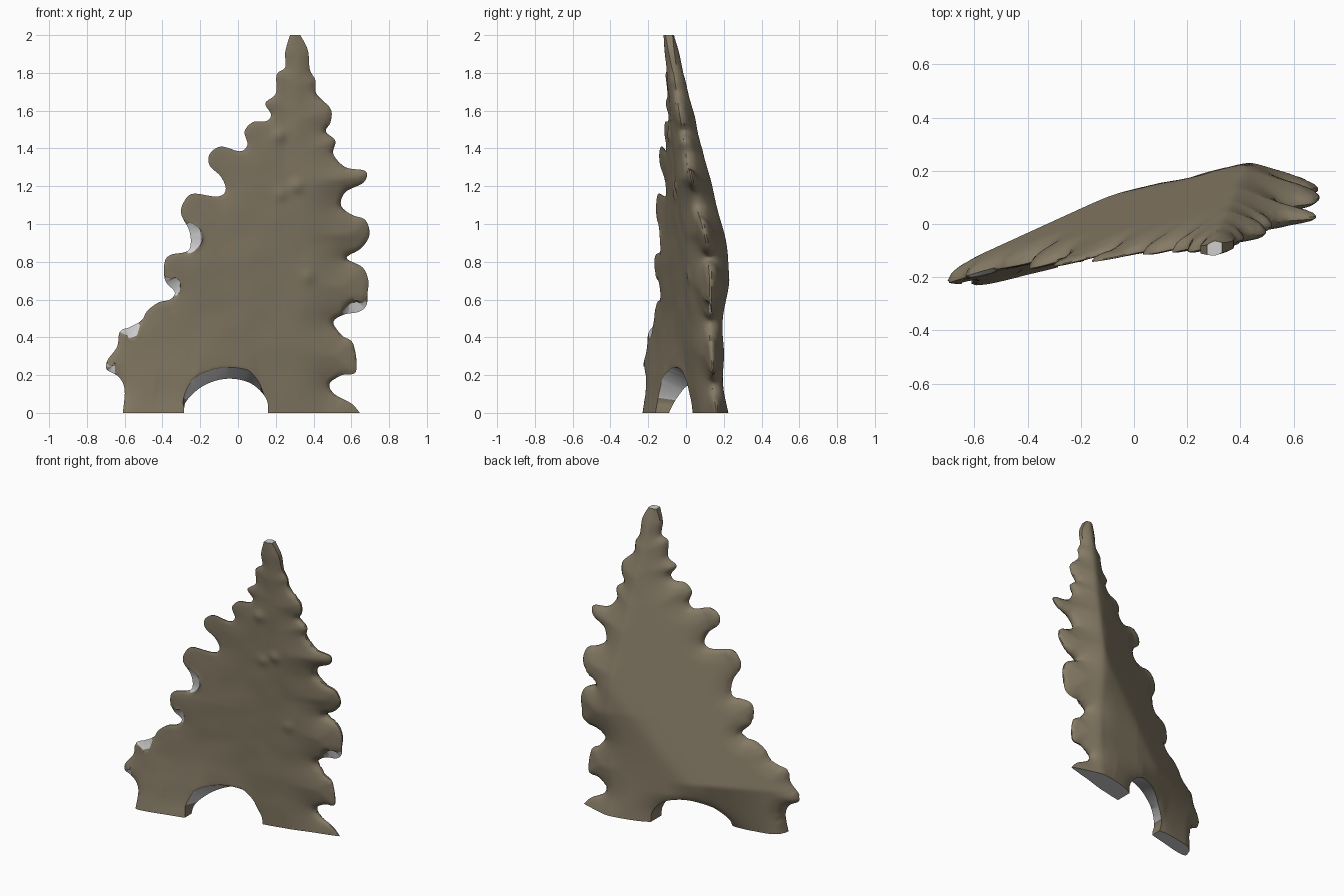
import bpy, bmesh, math
from mathutils import Vector, noise
from mathutils.kdtree import KDTree
from mathutils.geometry import delaunay_2d_cdt

if "Cube" in bpy.data.objects:
    bpy.data.objects.remove(bpy.data.objects["Cube"])

# Colours
brown = bpy.data.materials.new("weathered_brown")
brown.diffuse_color = (0.235, 0.195, 0.13, 1)
brown.use_nodes = True
brown.node_tree.nodes["Principled BSDF"].inputs["Base Color"].default_value = brown.diffuse_color
grey = bpy.data.materials.new("broken_grey")
grey.diffuse_color = (0.62, 0.62, 0.63, 1)
grey.use_nodes = True
grey.node_tree.nodes["Principled BSDF"].inputs["Base Color"].default_value = grey.diffuse_color

# Outline profiles in x, z: left edge upward, right edge downward, arch right to left
LEFT = [(-.61, 0), (-.60, .12), (-.63, .19), (-.695, .23), (-.69, .28), (-.64, .35), (-.625, .43),
        (-.57, .455), (-.51, .49), (-.48, .54), (-.42, .585), (-.36, .60), (-.335, .64), (-.385, .70),
        (-.39, .79), (-.36, .835), (-.27, .855), (-.25, .90), (-.26, .97), (-.30, 1.05), (-.29, 1.11),
        (-.24, 1.16), (-.11, 1.145), (-.065, 1.18), (-.09, 1.25), (-.15, 1.31), (-.15, 1.37),
        (-.09, 1.41), (.01, 1.385), (.05, 1.42), (.035, 1.49), (.08, 1.54), (.15, 1.545), (.175, 1.58),
        (.145, 1.64), (.20, 1.69), (.205, 1.79), (.25, 1.83), (.25, 1.91), (.275, 2)]
RIGHT = [(.33, 2), (.37, 1.92), (.38, 1.82), (.41, 1.76), (.415, 1.69), (.49, 1.61), (.49, 1.54),
         (.465, 1.49), (.515, 1.44), (.505, 1.37), (.57, 1.30), (.675, 1.28), (.665, 1.22),
         (.57, 1.17), (.545, 1.10), (.60, 1.05), (.675, 1.02), (.695, .94), (.65, .87), (.575, .82),
         (.66, .77), (.69, .70), (.685, .63), (.68, .57), (.64, .535), (.56, .52), (.505, .48),
         (.55, .41), (.61, .365), (.625, .22), (.55, .20), (.485, .155), (.51, .10), (.60, .05), (.645, 0)]
ARCH = [(.16, 0), (.155, .06), (.12, .115), (.06, .16), (-.02, .18), (-.10, .175), (-.18, .145),
        (-.24, .10), (-.28, .05), (-.285, 0)]
# Chipped spots: x, z, radius
CHIPS = [(-.57, .44, .07), (-.255, .93, .09), (-.36, .67, .06), (.63, .54, .09), (-.68, .23, .04)]
# Small knobs on the front: x, z, radius, height
KNOBS = [(.22, 1.47, .05, .014), (.31, 1.2, .05, .014), (.23, 1.16, .05, .01), (.37, .72, .05, .008)]


def clamp(v, lo=0.0, hi=1.0):
    return max(lo, min(hi, v))


def soft_min(values, s=.006):
    m = min(values)
    return m - s * math.log(sum(math.exp((m - v)/s) for v in values))


def spline(ctrl, n=6):
    pts = [Vector(p) for p in ctrl]
    pts = [pts[0]] + pts + [pts[-1]]
    out = []
    for a, b, c, d in zip(pts, pts[1:], pts[2:], pts[3:]):
        for i in range(n):
            t = i / n
            p = 0.5 * (2*b + (c-a)*t + (2*a-5*b+4*c-d)*t*t + (3*b-a-3*c+d)*t**3)
            out.append(Vector((p.x, clamp(p.y, 0, 2))))
    return out + [pts[-1]]


def line(a, b, n):
    return [a.lerp(b, i / n) for i in range(1, n)]


left, right, arch = spline(LEFT), spline(RIGHT), spline(ARCH)
loop = left + line(left[-1], right[0], 4) + right + line(right[-1], arch[0], 24) \
    + arch + line(arch[-1], left[0], 18)

# Searchable rim with inward directions
rim = []
for curve, is_arch in ((left, False), (right, False), (arch, True)):
    for i, p in enumerate(curve):
        t = curve[min(i + 1, len(curve) - 1)] - curve[max(i - 1, 0)]
        rim.append((p, Vector((t.y, -t.x)).normalized(), is_arch))
tree = KDTree(len(rim))
for i, r in enumerate(rim):
    tree.insert((r[0].x, r[0].y, 0), i)
tree.balance()


def chip_weight(x, z):
    return max(clamp(1.5 * (1 - math.hypot(x - a, z - b) / r)) for a, b, r in CHIPS)


def surfaces(x, z):
    """Front and back positions above an outline point."""
    _, idx, d = tree.find((x, z, 0))
    _, inward, is_arch = rim[idx]
    # leaning front plane, flared left foot, upper right swept forward
    f = -.19 + .242*(x + .6) - .089*(z - .4)
    f -= .085 * clamp(1 - z/.55)**1.5 * clamp((.1 - x)/.3)
    f -= .12 * clamp(z - .9, 0, .35) * clamp((x - .25)/.3)
    f += .02 * clamp((z - .8)/.4) * clamp((.2 - x)/.3)
    # faceted back: broad left plane, lower wedge, two right planes, thinned feet
    low = .15 * clamp(1 - z/.3) * clamp((x + .9)/.6) * clamp((.05 - x)/.25)
    low += .025 * math.sin(math.pi * clamp(z/.7)) * clamp((x - .1)/.3)
    b = soft_min([.23 + .457*(x - .42) - .204*(z - .85), .23 + .235*(x - .42),
                  .24 - .25*(x - .42), .235 - .275*(z - .85) - .25*(x - .42)]) - low
    t = max(b - f, .032 + .03*clamp((z - 1.7)/.3))
    # rounded rim
    q = d + (.06 if is_arch else 0) + .012*clamp((z - 1.8)/.2)
    q = clamp(q / ((.10 + .12*clamp(x/.3)) * (1 - .65*clamp((z - 1.4)/.5))))
    g = .15 + .85 * math.sqrt(1 - (1 - q)**2)
    k = .2 + .25 * clamp((x - .15)/.2)
    bump = .003 * noise.noise(Vector((x*7, z*7, 1)))
    bump -= sum(h * math.exp(-((x - a)**2 + (z - c)**2) / (.5*r*r)) for a, c, r, h in KNOBS)
    yf = f + k*t*(1 - g) + bump*g
    yb = f + t*(k + (1 - k)*g)
    # slanted break faces: pull the front inward
    if is_arch:
        amp = .06 * clamp((.14 - x)/.1) * clamp((z - .03)/.1)
    else:
        amp = .055 * chip_weight(x, z)
    s = inward * amp * math.exp(-d/.08)
    zf = z if z < .001 or z > 1.999 else clamp(z + s.y, .001, 2)
    return (x + s.x, yf, zf), (x, yb, z)


# Fill the outline with an even triangle net
clean = []
for p in reversed(loop):
    if not clean or (p - clean[-1]).length > 1e-4:
        clean.append(p)
if (clean[0] - clean[-1]).length < 1e-4:
    clean.pop()
n = len(clean)
verts = list(clean)
step = .016
for j in range(1, int(2/step)):
    for i in range(-45, 46):
        p = Vector(((i + .5*(j % 2))*step, j*step))
        if tree.find((p.x, p.y, 0))[2] > .010:
            verts.append(p)
co, _, tris, *_ = delaunay_2d_cdt(verts, [], [list(range(n))], 1, 1e-6)

# Ragged slab: front sheet, back sheet and joining wall
bm = bmesh.new()
front, back, count = {}, {}, {}
for i in {i for t in tris for i in t}:
    a, b = surfaces(co[i].x, co[i].y)
    front[i], back[i] = bm.verts.new(a), bm.verts.new(b)
for t in tris:
    bm.faces.new([front[i] for i in t])
    bm.faces.new([back[i] for i in reversed(t)])
    for a, b in zip(t, list(t[1:]) + [t[0]]):
        key = (min(a, b), max(a, b))
        count[key] = None if key in count else (a, b)
for e in count.values():
    if e is None:
        continue
    a, b = e
    face = bm.faces.new((front[b], front[a], back[a], back[b]))
    m = (co[a] + co[b]) / 2
    in_arch = rim[tree.find((m.x, m.y, 0))[1]][2] and m.x < .11 and m.y > .07
    if m.y < .002 or m.y > 1.998 or in_arch or chip_weight(m.x, m.y) > .25:
        face.material_index = 1
bmesh.ops.recalc_face_normals(bm, faces=bm.faces)
mesh = bpy.data.meshes.new("ragged_slab")
bm.to_mesh(mesh)
bm.free()
mesh.materials.append(brown)
mesh.materials.append(grey)
slab = bpy.data.objects.new("ragged_slab", mesh)
bpy.context.collection.objects.link(slab)
bpy.context.view_layer.objects.active = slab
slab.select_set(True)
bpy.ops.object.shade_smooth_by_angle(angle=math.radians(45))
